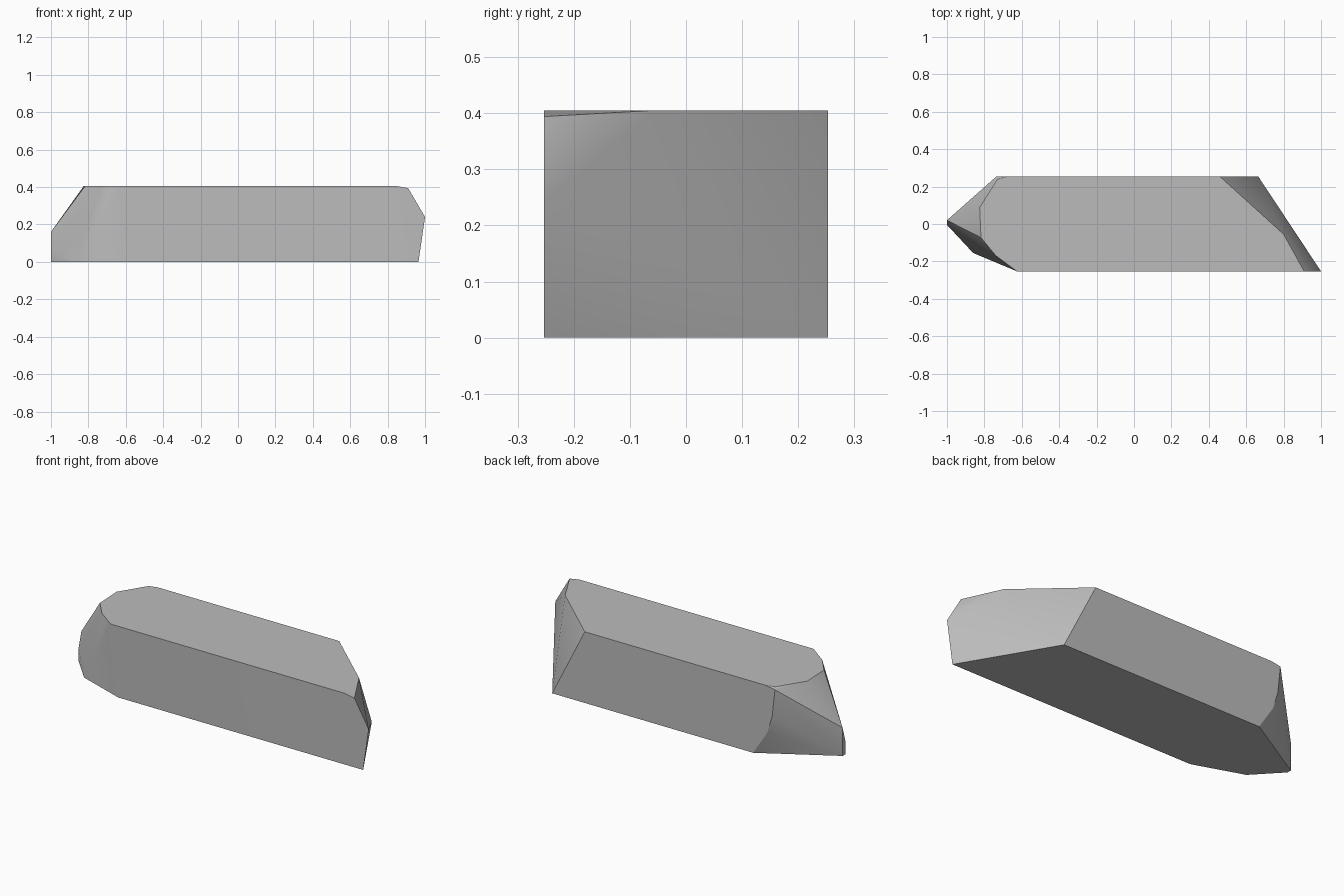
import bpy
import bmesh
import math

default_cube = bpy.data.objects.get("Cube")
if default_cube:
    bpy.data.objects.remove(default_cube, do_unlink=True)

HALF_DEPTH = 0.253
HEIGHT = 0.405
F, B = -HALF_DEPTH, HALF_DEPTH


def flat_material(name, colour):
    material = bpy.data.materials.new(name)
    material.use_nodes = True
    material.diffuse_color = colour
    shader = material.node_tree.nodes["Principled BSDF"]
    shader.inputs["Base Color"].default_value = colour
    shader.inputs["Roughness"].default_value = 0.8
    return material


def hull_object(name, points, material):
    """Wrap the points in a convex skin and merge its coplanar faces."""
    mesh = bpy.data.meshes.new(name)
    bm = bmesh.new()
    for point in points:
        bm.verts.new(point)
    result = bmesh.ops.convex_hull(bm, input=bm.verts[:])
    unused = [v for v in bm.verts if not v.link_faces]
    bmesh.ops.delete(bm, geom=unused, context="VERTS")
    bmesh.ops.dissolve_limit(bm, angle_limit=math.radians(1),
                             verts=bm.verts[:], edges=bm.edges[:])
    bmesh.ops.recalc_face_normals(bm, faces=bm.faces[:])
    bm.to_mesh(mesh)
    bm.free()
    mesh.materials.append(material)
    obj = bpy.data.objects.new(name, mesh)
    bpy.context.collection.objects.link(obj)
    return obj


# Outline of the flat underside
bottom = [(0.965, F), (0.665, B), (-0.6, B), (-1, 0.02),
          (-1, -0.005), (-0.86, -0.155), (-0.577, F)]

# Outline of the flat top
top = [(0.85, F), (0.8, -0.055), (0.46, B), (-0.68, B), (-0.73, 0.24),
       (-0.825, 0.088), (-0.818, -0.073), (-0.738, -0.17), (-0.626, F)]

# Chipped corners between the two
chipped_right_end = [(0.91, F, 0.394), (1, F, 0.24)]
chipped_left_end = [(-1, 0.02, 0.16), (-1, -0.005, 0.075)]
chipped_back_edge = [(-0.737, B, 0.395), (-0.72, B, 0.24), (-0.69, B, 0.14)]

points = [(x, y, 0) for x, y in bottom]
points += [(x, y, HEIGHT) for x, y in top]
points += chipped_right_end + chipped_left_end + chipped_back_edge

stone_grey = flat_material("stone grey", (0.5, 0.5, 0.5, 1))
block = hull_object("stone_block", points, stone_grey)

# Soft shading over the shallow chips, crisp on the main edges
bpy.ops.object.select_all(action="DESELECT")
block.select_set(True)
bpy.context.view_layer.objects.active = block
bpy.ops.object.shade_smooth_by_angle(angle=math.radians(30))
weighted = block.modifiers.new("face_weighted_shading", "WEIGHTED_NORMAL")
weighted.keep_sharp = True
